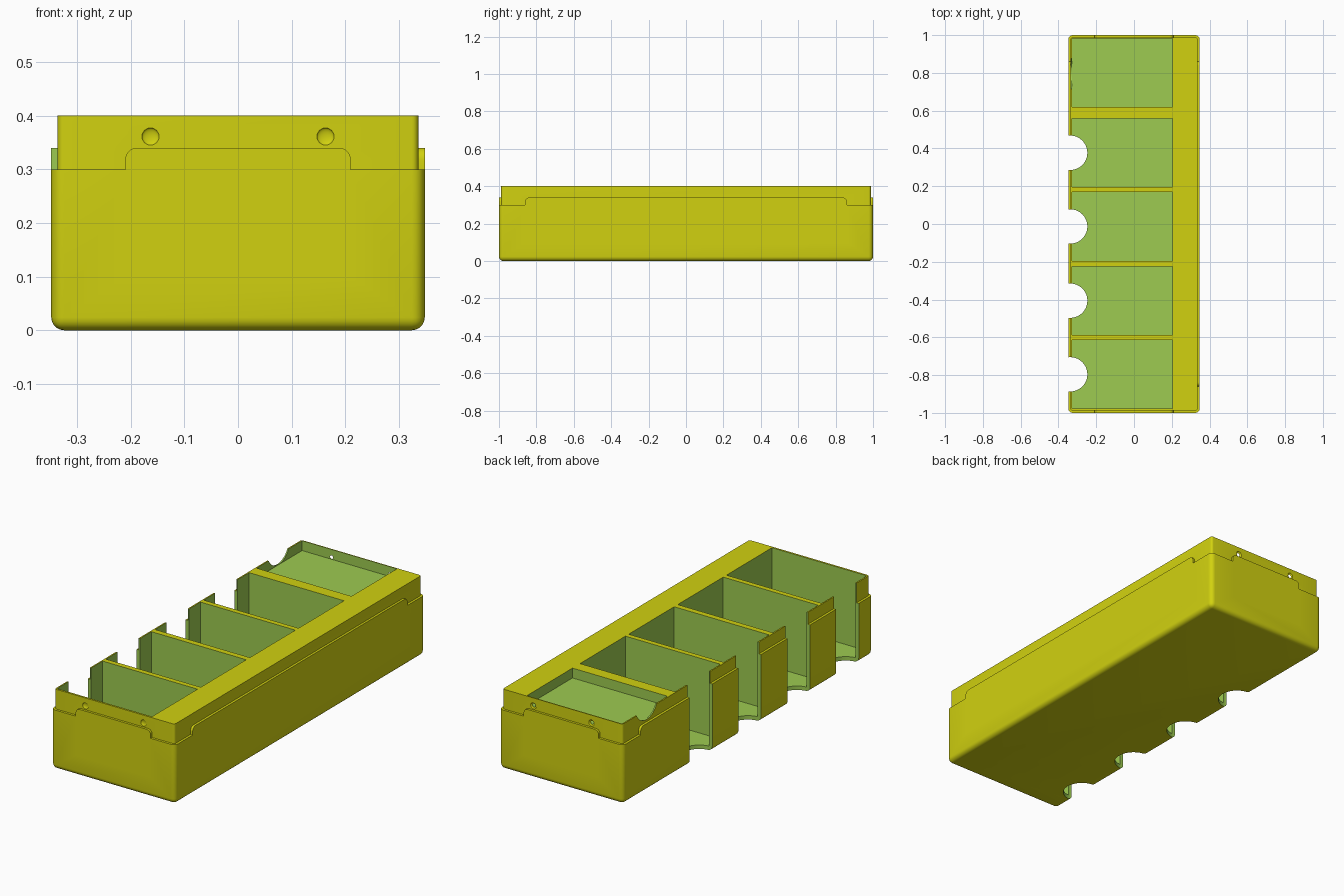
import bpy, bmesh, math
from mathutils import Matrix, Vector

if "Cube" in bpy.data.objects:
    bpy.data.objects.remove(bpy.data.objects["Cube"], do_unlink=True)


def material(name, rgb):
    m = bpy.data.materials.new(name)
    m.use_nodes = True
    col = (*rgb, 1.0)
    m.diffuse_color = col
    m.node_tree.nodes["Principled BSDF"].inputs["Base Color"].default_value = col
    return m


YELLOW = material("yellow shell", (0.64, 0.64, 0.005))
GREEN = material("green cut faces", (0.337, 0.597, 0.082))


def finish(bm, name, mat):
    bmesh.ops.recalc_face_normals(bm, faces=bm.faces)
    me = bpy.data.meshes.new(name)
    bm.to_mesh(me)
    bm.free()
    me.materials.append(mat)
    ob = bpy.data.objects.new(name, me)
    bpy.context.collection.objects.link(ob)
    return ob


def box(name, lo, hi, mat, rule=None, radius=0.0, segments=5):
    """Box between two corners; edges picked by rule(mid, direction) are rounded."""
    lo, hi = Vector(lo), Vector(hi)
    bm = bmesh.new()
    bmesh.ops.create_cube(bm, size=1, matrix=Matrix.Translation((lo + hi) / 2)
                          @ Matrix.Diagonal((*(hi - lo), 1)))
    if rule:
        picked = []
        for e in bm.edges:
            a, b = e.verts[0].co, e.verts[1].co
            if rule((a + b) / 2, (b - a).normalized()):
                picked.append(e)
        bmesh.ops.bevel(bm, geom=picked, offset=radius, segments=segments,
                        profile=0.5, affect='EDGES')
    return finish(bm, name, mat)


def cylinder(name, centre, radius, depth, mat, along_x=False):
    bm = bmesh.new()
    mx = Matrix.Translation(centre)
    if along_x:
        mx = mx @ Matrix.Rotation(math.pi / 2, 4, 'Y')
    bmesh.ops.create_cone(bm, cap_ends=True, segments=48, radius1=radius,
                          radius2=radius, depth=depth, matrix=mx)
    return finish(bm, name, mat)


def dimple(name, centre, radius, depth, mat):
    bm = bmesh.new()
    bmesh.ops.create_uvsphere(bm, u_segments=24, v_segments=12, radius=1,
                              matrix=Matrix.Translation(centre)
                              @ Matrix.Diagonal((radius, depth, radius, 1)))
    return finish(bm, name, mat)


def combine(target, tool, operation):
    tool.hide_render = True
    mod = target.modifiers.new(tool.name, 'BOOLEAN')
    mod.operation = operation
    mod.solver = 'EXACT'
    mod.material_mode = 'TRANSFER'
    mod.object = tool
    bpy.context.view_layer.objects.active = target
    bpy.ops.object.modifier_apply(modifier=mod.name)
    bpy.data.objects.remove(tool, do_unlink=True)


def vertical(mid, d):
    return abs(d.z) > 0.9


HX, HY = 0.348, 1.0        # outer half sizes
LX, LY = 0.336, 0.988      # lip half sizes
TOP, STEP, TAB = 0.40, 0.30, 0.34

# Outer shell with rounded bottom and corners
tray = box("divided_tray", (-HX, -HY, 0), (HX, HY, STEP), YELLOW,
           lambda m, d: vertical(m, d) or m.z < 0.01, 0.024)

# Inset lip and the raised tabs on the four sides
parts = [
    box("lip", (-LX, -LY, 0.1), (LX, LY, TOP), YELLOW, vertical, 0.012),
    box("end_tabs", (-0.21, -HY, 0.1), (0.21, HY, TAB), YELLOW,
        lambda m, d: abs(d.y) > 0.9 and m.z > 0.3, 0.022),
    box("side_tabs", (-HX, -0.86, 0.1), (HX, 0.86, TAB), YELLOW,
        lambda m, d: abs(d.x) > 0.9 and m.z > 0.3, 0.022),
]
for p in parts:
    combine(tray, p, 'UNION')

# Four deep compartments and a shallow one at the back
X0, X1, LENGTH = -0.329, 0.203, 0.364
for i, y in enumerate((-0.796, -0.406, -0.013, 0.377, 0.801)):
    shallow = i == 4
    floor = 0.35 if shallow else 0.02
    combine(tray, box("compartment", (X0, y - LENGTH / 2, floor),
                      (X1, y + LENGTH / 2, 0.5), GREEN), 'DIFFERENCE')
    # Finger slots through the side wall, a small notch for the shallow one
    if shallow:
        cut = cylinder("notch", (-0.33, y - 0.006, 0.441), 0.09, 0.1, GREEN, True)
    else:
        cut = cylinder("finger_slot", (-0.338, y, 0.2), 0.091, 0.8, GREEN)
    combine(tray, cut, 'DIFFERENCE')

# Snap dimples on both ends of the lip
for x in (-0.163, 0.163):
    for y in (-LY, LY):
        combine(tray, dimple("snap_dimple", (x, y, 0.361), 0.016, 0.006, YELLOW),
                'DIFFERENCE')

bpy.ops.object.select_all(action='DESELECT')
tray.select_set(True)
bpy.context.view_layer.objects.active = tray
bpy.ops.object.shade_smooth_by_angle(angle=math.radians(30))
